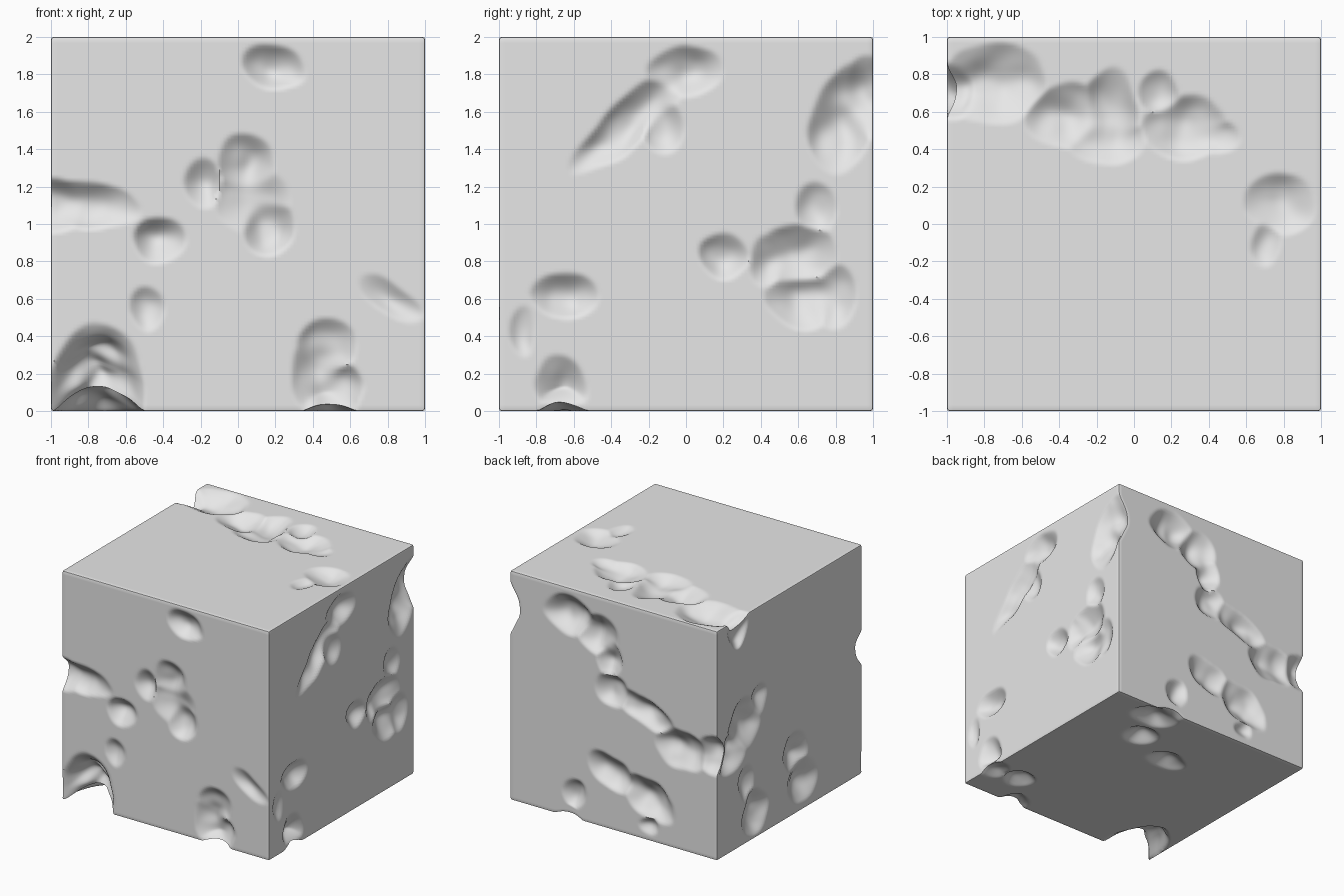
import bpy
import bmesh
import math
from mathutils import Vector, noise

default_cube = bpy.data.objects.get("Cube")
if default_cube:
    bpy.data.objects.remove(default_cube, do_unlink=True)

# Each side: normal axis, direction, and the two axes lying in the face
FRONT, BACK = (1, -1, 0, 2), (1, 1, 0, 2)
RIGHT, LEFT = (0, -1, 1, 2), (0, 1, 1, 2)
BOTTOM, TOP = (2, -1, 0, 1), (2, 1, 0, 1)
pits = []


def pit(side, across, up, wide, tall, deep=.08, tilt=0):
    """Record one worn hollow; position and half-sizes lie in the face."""
    angle = math.radians(tilt)
    if side[3] == 2:
        up -= 1
    pits.append((side, across, up, wide * 1.1, tall * 1.1, max(.1, deep * 3),
                 deep, math.cos(angle), math.sin(angle)))


# Front hollows
pit(FRONT, across=.2, up=1.84, wide=.17, tall=.11, tilt=-15)
pit(FRONT, across=-.84, up=1.11, wide=.3, tall=.12, tilt=-5)
pit(FRONT, across=-.98, up=1.1, wide=.15, tall=.14)
pit(FRONT, across=-.42, up=.92, wide=.13, tall=.12)
pit(FRONT, across=-.18, up=1.22, wide=.1, tall=.13, deep=.06)
pit(FRONT, across=.05, up=1.32, wide=.14, tall=.15)
pit(FRONT, across=.08, up=1.13, wide=.18, tall=.18, deep=.06)
pit(FRONT, across=.16, up=.99, wide=.13, tall=.14, deep=.09)
pit(FRONT, across=-.48, up=.55, wide=.09, tall=.12, deep=.05)
pit(FRONT, across=.82, up=.6, wide=.18, tall=.08, deep=.04, tilt=-35)
pit(FRONT, across=.47, up=.34, wide=.15, tall=.14)
pit(FRONT, across=.42, up=.2, wide=.13, tall=.2)
pit(FRONT, across=.52, up=.1, wide=.14, tall=.14, deep=.09)

# Large notch breaking the front lower edge, and its smaller neighbour
pit(FRONT, across=-.75, up=.08, wide=.24, tall=.36, deep=.2)
pit(BOTTOM, across=-.74, up=-.92, wide=.23, tall=.32, deep=.14)
pit(BOTTOM, across=.5, up=-.98, wide=.13, tall=.14, deep=.04)

# Left side hollows
pit(LEFT, across=-.3, up=1.55, wide=.4, tall=.11, tilt=42)
pit(LEFT, across=0, up=1.82, wide=.19, tall=.13)
pit(LEFT, across=-.12, up=1.53, wide=.1, tall=.15, deep=.06)
pit(LEFT, across=.84, up=1.57, wide=.15, tall=.28, deep=.1, tilt=-15)
pit(LEFT, across=.97, up=1.68, wide=.14, tall=.2, deep=.09)
pit(LEFT, across=.2, up=.83, wide=.12, tall=.12, deep=.07)
pit(LEFT, across=.6, up=.83, wide=.2, tall=.16, deep=.1)
pit(LEFT, across=.69, up=1.08, wide=.1, tall=.14, deep=.05)
pit(LEFT, across=.62, up=.6, wide=.18, tall=.14)
pit(LEFT, across=.79, up=.62, wide=.12, tall=.16, deep=.06)
pit(LEFT, across=.44, up=.8, wide=.1, tall=.13, deep=.06)
pit(LEFT, across=-.65, up=.62, wide=.17, tall=.11)
pit(LEFT, across=-.87, up=.42, wide=.07, tall=.13, deep=.03)
pit(LEFT, across=-.67, up=.14, wide=.13, tall=.15)

# Back hollows, running in broken diagonal bands
pit(BACK, across=.43, up=1.77, wide=.22, tall=.16, deep=.1)
pit(BACK, across=.16, up=1.67, wide=.18, tall=.17, deep=.1)
pit(BACK, across=.04, up=1.48, wide=.1, tall=.16)
pit(BACK, across=.02, up=1.22, wide=.15, tall=.13)
pit(BACK, across=-.32, up=1.11, wide=.28, tall=.1, tilt=20)
pit(BACK, across=-.65, up=.88, wide=.24, tall=.16, deep=.1)
pit(BACK, across=-.97, up=.91, wide=.16, tall=.16, deep=.1)
pit(BACK, across=.02, up=.5, wide=.22, tall=.13, deep=.09, tilt=25)
pit(BACK, across=-.34, up=.36, wide=.25, tall=.15, deep=.1, tilt=25)
pit(BACK, across=.38, up=.23, wide=.11, tall=.11, deep=.06)
pit(BACK, across=-.35, up=.12, wide=.09, tall=.07, deep=.04)

# Right side hollows
pit(RIGHT, across=.62, up=1.05, wide=.2, tall=.22, deep=.09)
pit(RIGHT, across=.8, up=.86, wide=.18, tall=.17, deep=.1)
pit(RIGHT, across=.41, up=1.2, wide=.1, tall=.13, deep=.05)
pit(RIGHT, across=-.08, up=.54, wide=.15, tall=.17)
pit(RIGHT, across=-.18, up=.25, wide=.2, tall=.18, deep=.09)
pit(RIGHT, across=.47, up=.23, wide=.16, tall=.2, deep=.09)
pit(RIGHT, across=.6, up=.52, wide=.1, tall=.16, deep=.06)
pit(RIGHT, across=.72, up=1.94, wide=.14, tall=.14, deep=.06)

# Top trench with a breach at the right edge
pit(TOP, across=-.75, up=.75, wide=.26, tall=.2, deep=.1)
pit(TOP, across=-.97, up=.72, wide=.18, tall=.14, deep=.1)
pit(TOP, across=-.36, up=.58, wide=.2, tall=.17)
pit(TOP, across=-.13, up=.6, wide=.15, tall=.22)
pit(TOP, across=-.14, up=.45, wide=.2, tall=.12, deep=.06)
pit(TOP, across=.28, up=.52, wide=.22, tall=.16)
pit(TOP, across=.14, up=.7, wide=.09, tall=.1, deep=.05)
pit(TOP, across=.45, up=.47, wide=.12, tall=.08, deep=.04)
pit(TOP, across=.78, up=.11, wide=.17, tall=.15, deep=.06)
pit(TOP, across=.71, up=-.1, wide=.07, tall=.12, deep=.03)

# Underside hollows
pit(BOTTOM, across=.96, up=-.67, wide=.13, tall=.13, deep=.05)
pit(BOTTOM, across=.7, up=-.65, wide=.12, tall=.1, deep=.06)
pit(BOTTOM, across=.39, up=.55, wide=.14, tall=.13)
pit(BOTTOM, across=.5, up=.86, wide=.2, tall=.13)
pit(BOTTOM, across=-.04, up=.37, wide=.18, tall=.11, deep=.06)
pit(BOTTOM, across=.43, up=.99, wide=.12, tall=.1, deep=.04)


def softened(point, radius=.012):
    """Round the cube's edges slightly."""
    limit = 1 - radius
    core = Vector([max(-limit, min(limit, value)) for value in point])
    return core + (point - core).normalized() * radius


def wear(point):
    """Inward offset at a point, blending every hollow that reaches it."""
    probe = point + noise.noise_vector(point * 5) * .03
    amounts = {}
    for side, across, up, wide, tall, reach, deep, cosine, sine in pits:
        axis, sign, first, second = side
        inward = (1 - point[axis] * sign) / reach
        if inward >= 1:
            continue
        du, dv = probe[first] - across, probe[second] - up
        u = (du * cosine + dv * sine) / wide
        v = (dv * cosine - du * sine) / tall
        distance = u * u + v * v + inward * inward
        if distance < 1:
            amount = deep * (1 - distance) ** 1.3
            key = (axis, sign)
            amounts[key] = amounts.get(key, 0) + amount ** 3
    offset = Vector()
    if amounts:
        lumps = 1 + noise.noise(point * 7) * .3
        for (axis, sign), total in amounts.items():
            offset[axis] -= sign * lumps * total ** (1 / 3)
    return offset


# Dense block, worn away by the hollows
bm = bmesh.new()
bmesh.ops.create_cube(bm, size=2)
bmesh.ops.subdivide_edges(bm, edges=bm.edges[:], cuts=119, use_grid_fill=True)
for vert in bm.verts:
    vert.co = softened(vert.co) + wear(vert.co) + Vector((0, 0, 1))
bmesh.ops.recalc_face_normals(bm, faces=bm.faces[:])
mesh = bpy.data.meshes.new("eroded_block")
bm.to_mesh(mesh)
bm.free()
block = bpy.data.objects.new("eroded_block", mesh)
bpy.context.collection.objects.link(block)

# Plain pale grey stone
stone = bpy.data.materials.new("pale_grey_stone")
stone.use_nodes = True
grey = (.8, .8, .8, 1)
stone.diffuse_color = grey
stone.node_tree.nodes["Principled BSDF"].inputs["Base Color"].default_value = grey
mesh.materials.append(stone)

# Smooth hollows with crisp outer edges
bpy.ops.object.select_all(action="DESELECT")
block.select_set(True)
bpy.context.view_layer.objects.active = block
bpy.ops.object.shade_smooth_by_angle(angle=math.radians(40))
